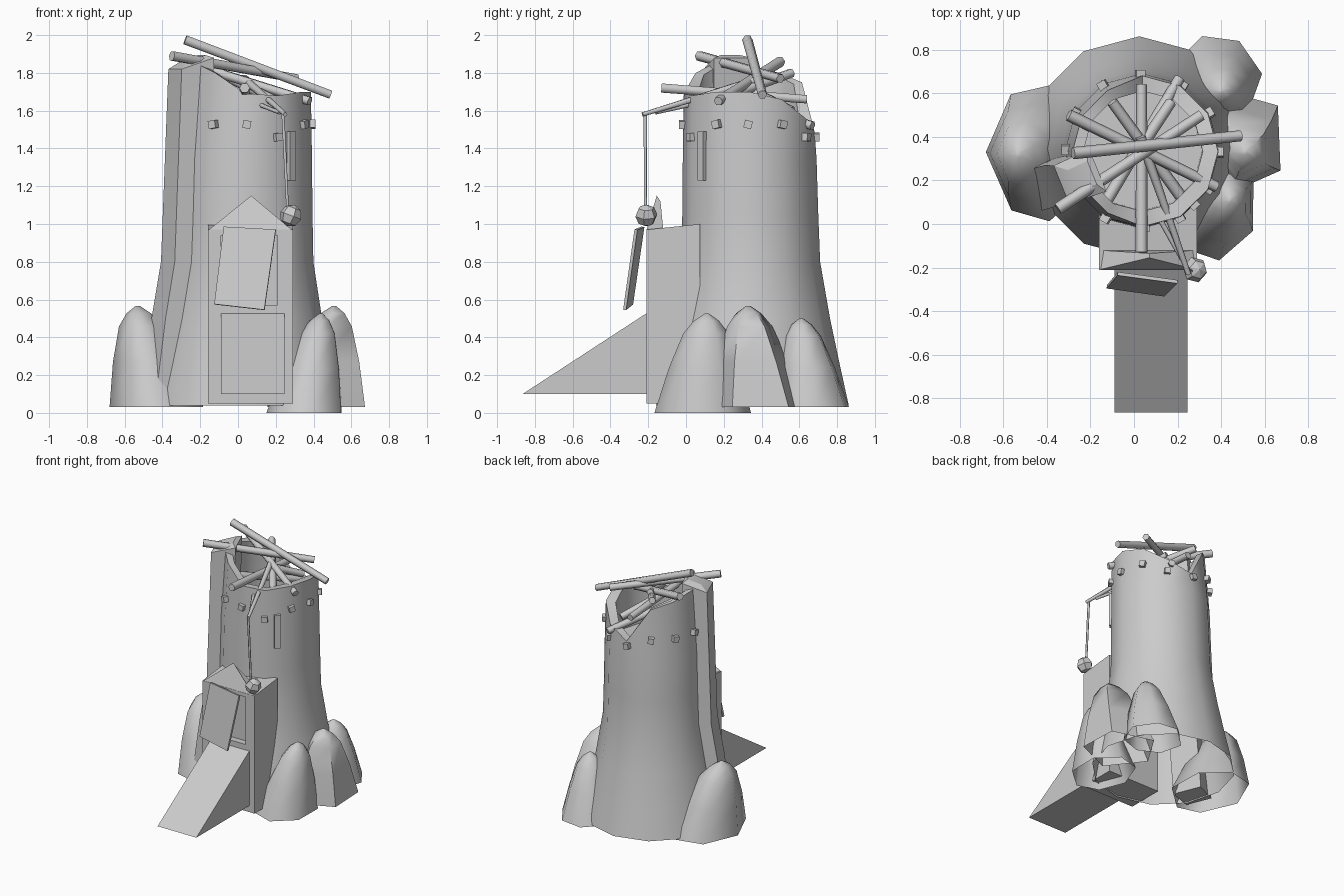
import bpy, bmesh, random
from math import sin, cos, pi, radians
from mathutils import Vector, Matrix

if "Cube" in bpy.data.objects:
    bpy.data.objects.remove(bpy.data.objects["Cube"])

random.seed(4)
SIDES = 12


def make(name, verts, faces, smooth=None):
    mesh = bpy.data.meshes.new(name)
    mesh.from_pydata([tuple(v) for v in verts], [], faces)
    bm = bmesh.new()
    bm.from_mesh(mesh)
    bmesh.ops.recalc_face_normals(bm, faces=bm.faces)
    bm.to_mesh(mesh)
    bm.free()
    if smooth:
        mesh.shade_smooth()
        mesh.set_sharp_from_angle(angle=radians(smooth))
    ob = bpy.data.objects.new(name, mesh)
    bpy.context.collection.objects.link(ob)
    return ob


def loft(name, rings, cap_start=False, cap_end=False, smooth=None):
    n = len(rings[0])
    verts = [v for r in rings for v in r]
    faces = [(k * n + i, k * n + (i + 1) % n, (k + 1) * n + (i + 1) % n, (k + 1) * n + i)
             for k in range(len(rings) - 1) for i in range(n)]
    if cap_start:
        faces.append(tuple(range(n)))
    if cap_end:
        faces.append(tuple(range(len(verts) - n, len(verts))))
    return make(name, verts, faces, smooth)


def box(name, lo, hi):
    rings = [[(lo[0], lo[1], z), (hi[0], lo[1], z), (hi[0], hi[1], z), (lo[0], hi[1], z)]
             for z in (lo[2], hi[2])]
    return loft(name, rings, True, True)


def beam(name, a, b, r=0.03, sides=6, taper=0.9):
    a, b = Vector(a), Vector(b)
    q = (b - a).to_track_quat('Z', 'Y')
    rings = [[p + q @ Vector((rr * cos(2 * pi * i / sides), rr * sin(2 * pi * i / sides), 0))
              for i in range(sides)] for p, rr in ((a, r), (b, r * taper))]
    return loft(name, rings, True, True, 65)


def place(r, deg, z):
    # Point around the slightly leaning tower axis
    t = z / 1.8
    return Vector((0.024 + 0.018 * t + r * cos(radians(deg)),
                   0.352 - 0.020 * t + r * sin(radians(deg)), z))


# Tower shell: flared outer wall, broken rim, inner wall and floor
tops = [1.70, 1.66, 1.56, 1.49, 1.75, 1.80, 1.84, 1.86, 1.80, 1.69, 1.68, 1.70]
outer = [(0.04, 0.51), (0.25, 0.466), (0.5, 0.416), (0.8, 0.367), (1.05, 0.36), (1.35, 0.354)]
rings = [[place(r, 30 * i, z) for i in range(SIDES)] for z, r in outer]
rings.append([place(0.345 if tops[i] < 1.72 else 0.325, 30 * i, tops[i]) for i in range(SIDES)])
rings.append([place(0.275, 30 * i, tops[i] - 0.01) for i in range(SIDES)])
rings.append([place(0.275, 30 * i, 1.38) for i in range(SIDES)])
loft("tower_wall", rings, cap_end=True, smooth=40)

# Side buttress following the tower flare, with a sloping broken top
tang = Vector((sin(radians(202)), -cos(radians(202)), 0))
rings = []
for z, r, w in ((0.05, 0.54, 0.11), (0.5, 0.485, 0.11), (0.8, 0.435, 0.108), (1.82, 0.405, 0.105)):
    o, n = place(r, 202, z), place(r - 0.18, 202, z + (0.06 if z > 1.5 else 0))
    rings.append([o + tang * w * 0.9, o - tang * w * 0.9, n - tang * w, n + tang * w])
rings.append([p.lerp(place(0.29, 202, 1.91), 0.45) for p in rings[-1]])
loft("side_buttress", rings, True, True, 25)

# Beam ends poking from the wall
for i in range(SIDES):
    p = place(0.348, 30 * i + random.uniform(-2, 2), 1.46 if i in (2, 3, 10) else 1.527)
    ob = box("beam_end", (-0.03, -0.021, -0.021), (0.024, 0.021, 0.021))
    ob.matrix_world = (Matrix.Translation(p) @ Matrix.Rotation(radians(30 * i), 4, 'Z')
                       @ Matrix.Rotation(random.uniform(-0.3, 0.3), 4, 'X'))

# Arrow slit panel
slit = box("arrow_slit", (-0.03, -0.022, -0.13), (0.008, 0.022, 0.13))
slit.matrix_world = Matrix.Translation(place(0.356, -46, 1.36)) @ Matrix.Rotation(radians(-46), 4, 'Z')

# Gatehouse block, recessed doorway and pointed parapet
gate = box("gatehouse", (-0.16, -0.21, 0.05), (0.29, 0.075, 0.97))
for v in gate.data.vertices:
    if v.co.z > 0.9 and v.co.y > 0:
        v.co.z = 1.0
cutter = box("doorway_cutter", (-0.09, -0.4, 0.57), (0.21, -0.16, 0.94))
cutter.hide_render = True
cutter.hide_viewport = True
cutter.display_type = 'WIRE'
mod = gate.modifiers.new("doorway", 'BOOLEAN')
mod.operation, mod.object, mod.solver = 'DIFFERENCE', cutter, 'EXACT'
make("gate_gable",
     [(-0.16, -0.21, 0.965), (0.29, -0.21, 0.965), (0.07, -0.155, 1.15),
      (-0.16, -0.12, 0.965), (0.29, -0.12, 0.965), (0.07, -0.135, 1.12)],
     [(0, 1, 2), (3, 5, 4), (0, 2, 5, 3), (1, 4, 5, 2), (0, 3, 4, 1)])

# Entrance ramp
loft("ramp", [[(x, -0.865, 0.10), (x, -0.205, 0.10), (x, -0.205, 0.53)] for x in (-0.09, 0.245)],
     True, True)

# Hanging door panel, tilted forward
corners = [Vector(c) for c in ((-0.075, -0.228, 0.985), (0.20, -0.265, 0.97),
                               (0.14, -0.325, 0.545), (-0.125, -0.288, 0.575))]
n = (corners[1] - corners[0]).cross(corners[3] - corners[0]).normalized() * 0.008
loft("door_panel", [[c - n for c in corners], [c + n for c in corners]], True, True)

# Foot rocks: domed, leaning outward, open underneath
rocks = [  # base x, y, z, radius x, y, peak x, y, z, first angle, sides
    (-0.42, 0.33, 0.03, 0.26, 0.32, -0.53, 0.32, 0.565, 180, 7),
    (0.37, 0.66, 0.03, 0.22, 0.21, 0.40, 0.61, 0.50, 8, 7),
    (0.45, 0.385, 0.03, 0.26, 0.27, 0.51, 0.33, 0.565, 36, 5),
    (0.36, 0.09, 0.00, 0.21, 0.26, 0.44, 0.11, 0.525, 26, 7)]
for bx, by, bz, rx, ry, px, py, pz, a0, sides in rocks:
    angs = [radians(a0 + 360 * i / sides + (random.uniform(-7, 7) if i else 0)) for i in range(sides)]
    rings = []
    for t, s in ((0, 1), (0.45, 0.74), (0.80, 0.47), (0.93, 0.26), (1, 0.05)):
        cx, cy, z = bx + (px - bx) * t, by + (py - by) * t, bz + (pz - bz) * t
        rings.append([(cx + rx * s * cos(a), cy + ry * s * sin(a), z) for a in angs])
    loft("foot_rock", rings, cap_end=True, smooth=60)

# Collapsed roof timbers
for a, b in (((-0.28, 0.325, 1.975), (0.49, 0.405, 1.685)),
             ((-0.35, 0.07, 1.89), (0.31, 0.50, 1.77)),
             ((-0.30, 0.50, 1.86), (0.38, 0.17, 1.65)),
             ((0.035, -0.13, 1.72), (0.035, 0.64, 1.66)),
             ((0.22, 0.12, 1.64), (-0.10, 0.56, 1.80)),
             ((-0.13, 0.10, 1.69), (0.21, 0.67, 1.52)),
             ((0.03, 0.35, 1.70), (0.17, 0.56, 1.60))):
    beam("roof_timber", a, b, 0.028)

# Hoist arm, rope and hanging weight
beam("hoist_arm", (0.03, 0.40, 1.77), (0.25, -0.23, 1.58), 0.024, taper=0.5)
beam("hoist_brace", (0.12, 0.02, 1.63), (0.22, -0.16, 1.59), 0.012)
beam("hoist_rope", (0.238, -0.215, 1.585), (0.262, -0.215, 1.09), 0.009)
bm = bmesh.new()
bmesh.ops.create_uvsphere(bm, u_segments=6, v_segments=4, radius=0.06)
mesh = bpy.data.meshes.new("hanging_weight")
bm.to_mesh(mesh)
bm.free()
weight = bpy.data.objects.new("hanging_weight", mesh)
weight.location = (0.28, -0.21, 1.045)
weight.rotation_euler = (0.1, 0.35, 0.3)
bpy.context.collection.objects.link(weight)
